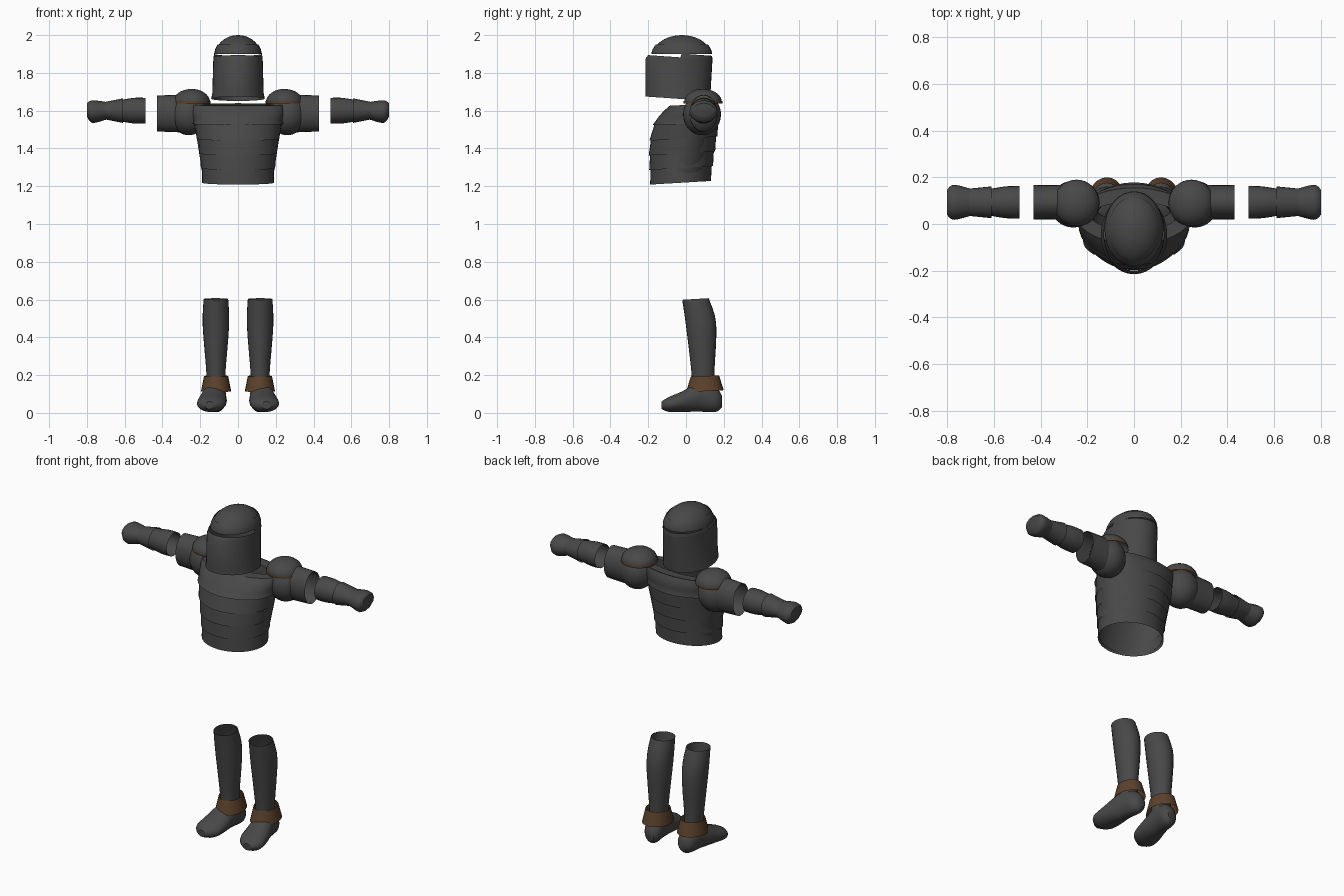
import bpy
import bmesh
from math import sin, cos, pi, radians
from mathutils import Matrix, Vector

cube = bpy.data.objects.get("Cube")
if cube:
    bpy.data.objects.remove(cube, do_unlink=True)


def material(name, rgb):
    mat = bpy.data.materials.new(name)
    mat.use_nodes = True
    mat.diffuse_color = (*rgb, 1)
    shader = mat.node_tree.nodes["Principled BSDF"]
    shader.inputs["Base Color"].default_value = (*rgb, 1)
    return mat


STEEL = material("dark steel", (.065, .065, .065))
LEATHER = material("brown leather", (.105, .052, .024))


def blend(start, end, factor):
    return tuple(Vector(start).lerp(Vector(end), factor))


def smooth(rows, steps=4):
    """Round off a list of sections with a spline through every row."""
    points = [Vector(row) for row in rows]
    points = [points[0], *points, points[-1]]
    result = []
    for before, start, end, after in zip(points, points[1:], points[2:], points[3:]):
        for step in range(steps):
            t = step / steps
            bend = (before - start) * (1 - t) + (after - end) * t
            bend += (end - start) * (1 - t - t)
            result.append(tuple(start.lerp(end, t) - bend * t * (1 - t) / 2))
    return result + [tuple(points[-1])]


def sample(rows, height):
    for low, high in zip(rows, rows[1:]):
        if low[0] <= height <= high[0]:
            return blend(low, high, (height - low[0]) / (high[0] - low[0]))
    return rows[-1]


def grow(row, amount):
    height, width, middle, depth = row
    return height, width + amount, middle, depth + amount


def loft(bm, rows, axis="Z", sides=24, offset=0, slant=0, tilt=0, caps=False):
    """Skin oval rings; a row is (height, first radius, second centre, second radius)."""
    rings = []
    for height, width, middle, depth in rows:
        ring = []
        for i in range(sides):
            angle = 2 * pi * i / sides
            a = offset + slant * height + width * cos(angle)
            b = middle + depth * sin(angle)
            place = {"X": (height, a, b), "Y": (a, height, b), "Z": (a, b, height + tilt * b)}
            ring.append(bm.verts.new(place[axis]))
        rings.append(ring)
    faces = []
    for low, high in zip(rings, rings[1:]):
        for i in range(sides):
            faces.append(bm.faces.new((low[i - 1], low[i], high[i], high[i - 1])))
    if caps:
        faces.append(bm.faces.new(rings[0][::-1]))
        faces.append(bm.faces.new(rings[-1]))
    if axis == "Y":
        bmesh.ops.reverse_faces(bm, faces=faces)
    return faces


def finish(name, bm, mat=STEEL, mirrored=False):
    mesh = bpy.data.meshes.new(name)
    bm.to_mesh(mesh)
    bm.free()
    mesh.materials.append(mat)
    mesh.shade_smooth()
    mesh.set_sharp_from_angle(angle=radians(40))
    obj = bpy.data.objects.new(name, mesh)
    bpy.context.collection.objects.link(obj)
    if mirrored:
        obj.modifiers.new("mirror", "MIRROR").use_mirror_merge = False


def pair(name, rows, mat=STEEL, **options):
    """A lofted part on the left, mirrored to the right."""
    bm = bmesh.new()
    loft(bm, smooth(rows), **options)
    finish(name, bm, mat, mirrored=True)


def ellipsoid(name, centre, radii, bottom=None, top=None, mirrored=False):
    """A ball, optionally cut off below and above the given heights."""
    bm = bmesh.new()
    shape = Matrix.Translation(centre) @ Matrix.Diagonal((*radii, 1))
    bmesh.ops.create_uvsphere(bm, u_segments=32, v_segments=20, radius=1, matrix=shape)
    for height, side in ((bottom, -1), (top, 1)):
        if height is not None:
            bmesh.ops.bisect_plane(bm, geom=[*bm.verts, *bm.edges, *bm.faces],
                                   plane_co=(0, 0, height), plane_no=(0, 0, side),
                                   clear_outer=True)
    finish(name, bm, mirrored=mirrored)


# Cuirass: evenly spaced overlapping plates that flare at their lower edge
body = smooth([(1.19, .18, -.03, .15), (1.4, .2, -.02, .17), (1.53, .23, 0, .17),
               (1.59, .245, .02, .15), (1.63, .245, .035, .12)])
waist, chest, bands = 1.22, 1.53, 4
step = (chest - waist) / bands
bm = bmesh.new()
loft(bm, [sample(body, 1.19), sample(body, waist + .01)], sides=40, tilt=.06)
for band in range(bands):
    low = waist + band * step
    loft(bm, [grow(sample(body, low), .008), sample(body, low + step + .01)],
         sides=40, tilt=.06)
finish("torso_plates", bm)

# Upper chest closing in around an open neck
bm = bmesh.new()
upper = [row for row in body if row[0] > chest]
neck = grow(upper[-1], -.06)
loft(bm, [grow(sample(body, chest), .008), *upper, neck], sides=40, tilt=.04)
finish("chest_plate", bm)

# Helmet: bucket visor, with the front of its top strip cut out as a sight slit
bm = bmesh.new()
rim = (1.88, .13, -.03, .17)
loft(bm, [(1.66, .142, -.045, .17), (1.69, .136, -.043, .172),
          (1.86, .131, -.038, .177), rim], sides=36, tilt=-.07)
strip = loft(bm, [rim, (1.9, .126, -.022, .16)], sides=36, tilt=-.07)
slit = [face for face in strip if face.calc_center_median().y < -.04]
bmesh.ops.delete(bm, geom=slit, context="FACES")
finish("helmet_visor", bm)

# Helmet brow plate overlapping the crown
crown = Vector((0, -.022, 1.89))
ellipsoid("helmet_crown", crown, (.122, .156, .11), bottom=1.9)
ellipsoid("helmet_brow", crown, (.127, .162, .115), bottom=1.9, top=1.95)

# Shoulders with a leather-edged cap
ellipsoid("shoulder_ball", (.26, .085, 1.58), (.1, .1, .11), mirrored=True)
ellipsoid("shoulder_cap", (.246, .09, 1.645), (.098, .1, .07), bottom=1.645, mirrored=True)
pair("shoulder_rim", [(1.638, .1, .09, .102), (1.65, .1, .09, .102)], LEATHER, offset=.246)

# Arms, running outward along x
arm = dict(axis="X", offset=.093)
pair("upper_arm", [(.3, .075, 1.585, .1), (.43, .073, 1.585, .095)], **arm)
pair("forearm", [(.49, .07, 1.6, .068), (.55, .068, 1.6, .068), (.63, .055, 1.6, .055)], **arm)
pair("gauntlet_cuff", [(.61, .068, 1.6, .065), (.71, .058, 1.6, .045)], **arm)
pair("hand", [(.69, .055, 1.6, .045), (.77, .075, 1.595, .06), (.8, .055, 1.605, .035)],
     sides=12, caps=True, **arm)

# Greaves, ankle straps and boots
pair("shin", [(.1, .05, .09, .06), (.2, .05, .09, .06), (.46, .07, .08, .08),
              (.6, .065, .05, .07)], offset=.117, tilt=.06)
pair("ankle_strap", [(.11, .08, .1, .1), (.19, .064, .1, .075)], LEATHER,
     offset=.116, tilt=.05)
pair("boot", [(-.13, .025, .04, .02), (-.09, .07, .045, .04), (-.02, .076, .06, .055),
              (.08, .06, .085, .08), (.16, .05, .07, .065), (.19, .025, .06, .03)],
     axis="Y", sides=18, offset=.133, slant=-.13, caps=True)
